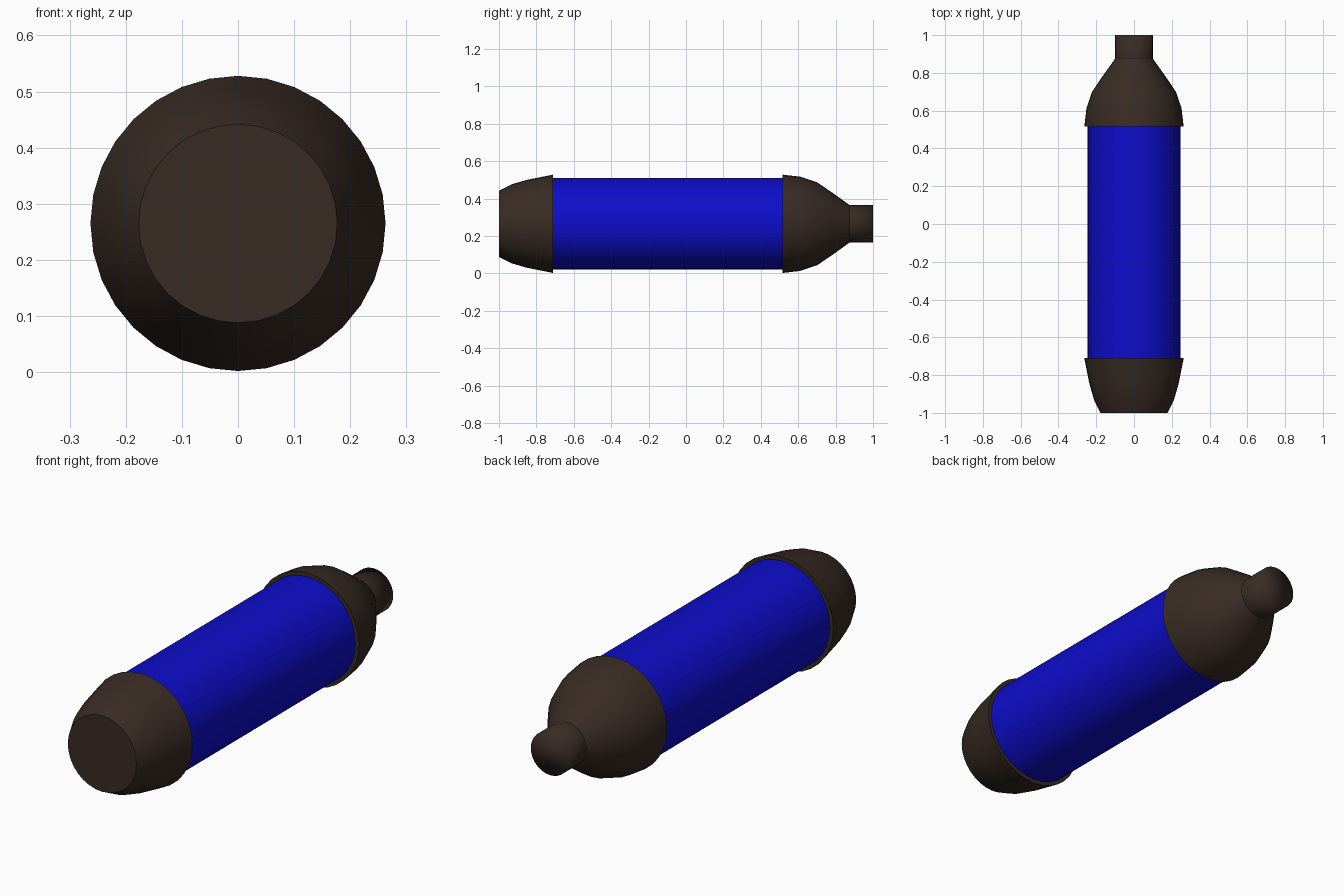
import bpy, bmesh, math

if "Cube" in bpy.data.objects:
    bpy.data.objects.remove(bpy.data.objects["Cube"])

SIDES = 32
AXIS_Z = 0.265


def material(name, rgb):
    m = bpy.data.materials.new(name)
    m.diffuse_color = (*rgb, 1)
    m.use_nodes = True
    m.node_tree.nodes["Principled BSDF"].inputs["Base Color"].default_value = m.diffuse_color
    return m


def lathe(name, profile, mat, smooth_angle):
    """Revolve (y, radius) points around the lengthwise axis; radius 0 closes an end."""
    bm = bmesh.new()
    rings = []
    for y, r in profile:
        n = SIDES if r > 0 else 1
        rings.append([bm.verts.new((r * math.sin(2 * math.pi * i / SIDES), y,
                                    r * math.cos(2 * math.pi * i / SIDES)))
                      for i in range(n)])
    for a, b in zip(rings, rings[1:]):
        if len(a) == 1:
            bm.faces.new(b)
        elif len(b) == 1:
            bm.faces.new(a)
        else:
            for i in range(SIDES):
                j = (i + 1) % SIDES
                bm.faces.new((a[i], a[j], b[j], b[i]))
    loose = [v for v in bm.verts if not v.link_faces]
    bmesh.ops.delete(bm, geom=loose, context='VERTS')
    bmesh.ops.recalc_face_normals(bm, faces=bm.faces)
    mesh = bpy.data.meshes.new(name)
    bm.to_mesh(mesh)
    bm.free()
    mesh.materials.append(mat)
    ob = bpy.data.objects.new(name, mesh)
    ob.location.z = AXIS_Z
    bpy.context.collection.objects.link(ob)
    bpy.ops.object.select_all(action='DESELECT')
    ob.select_set(True)
    bpy.context.view_layer.objects.active = ob
    bpy.ops.object.shade_smooth_by_angle(angle=math.radians(smooth_angle))
    return ob


brown = material("dark_brown", (0.04, 0.024, 0.017))
blue = material("blue", (0.004, 0.004, 0.6))

# Blue barrel
lathe("barrel", [(-0.71, 0.245), (0.52, 0.245)], blue, 30)

# Tapered base cap with a flat end and an overhanging lip
lathe("base_cap", [(-1, 0), (-1, 0.177), (-0.93, 0.212), (-0.85, 0.235),
                   (-0.71, 0.263), (-0.71, 0.244)], brown, 30)

# Rounded shoulder narrowing to the nozzle
lathe("shoulder", [(0.515, 0.244), (0.515, 0.263), (0.61, 0.252), (0.70, 0.222),
                   (0.78, 0.168), (0.875, 0.1)], brown, 30)

# Nozzle, shaded softly over its end
lathe("nozzle", [(0.875, 0.1), (1, 0.1), (1, 0)], brown, 180)
